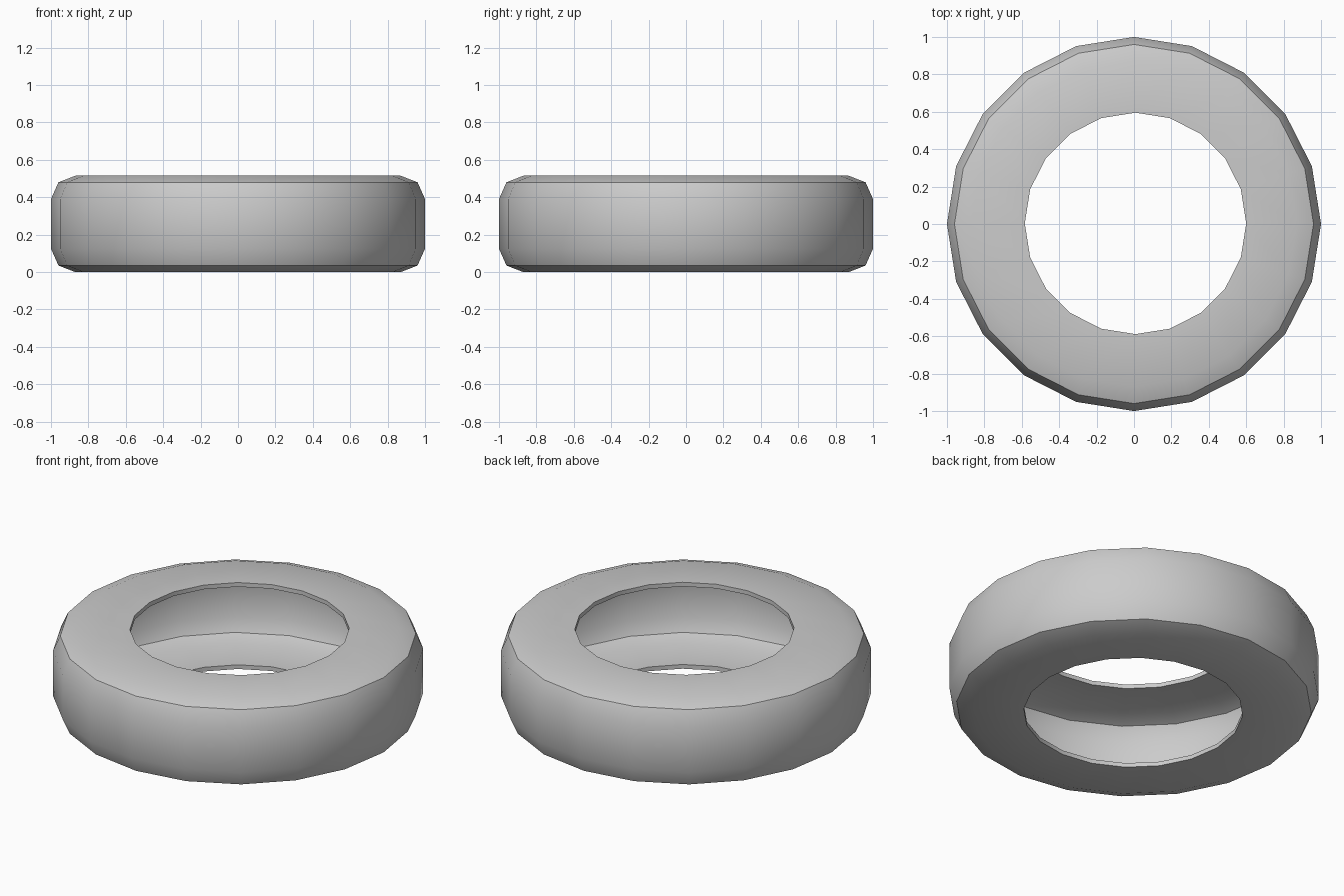
import bpy, bmesh
from math import sin, cos, pi

if "Cube" in bpy.data.objects:
    bpy.data.objects.remove(bpy.data.objects["Cube"])

SIDES = 20
H = 0.515

# upper half of the closed cross-section (radius, z): outer skin, lip, inner cavity
outer = [(1.0, 0.39), (0.96, 0.48), (0.87, H), (0.592, H)]
inner = [(0.592, 0.49), (0.86, 0.49), (0.94, 0.46), (0.975, 0.385)]
top = outer + inner
# mirror to get the lower half
profile = top + [(r, H - z) for r, z in reversed(top)]
# reorder so the section is one loop: outer up, lip, cavity down, lower lip, outer

bm = bmesh.new()
rings = []
for r, z in profile:
    shift = 0.008 if r < 0.6 else 0.0   # the hole sits slightly off centre
    rings.append([bm.verts.new((r * cos(2 * pi * i / SIDES) + shift,
                                r * sin(2 * pi * i / SIDES) + shift * 0.4, z))
                  for i in range(SIDES)])
n = len(rings)
for a in range(n):
    b = (a + 1) % n
    for i in range(SIDES):
        j = (i + 1) % SIDES
        bm.faces.new((rings[a][i], rings[a][j], rings[b][j], rings[b][i]))
bmesh.ops.recalc_face_normals(bm, faces=bm.faces)

# hollow tyre
mesh = bpy.data.meshes.new("tyre")
bm.to_mesh(mesh)
bm.free()
tyre = bpy.data.objects.new("tyre", mesh)
bpy.context.collection.objects.link(tyre)
bpy.context.view_layer.objects.active = tyre
tyre.select_set(True)
bpy.ops.object.shade_smooth_by_angle(angle=pi / 6)
